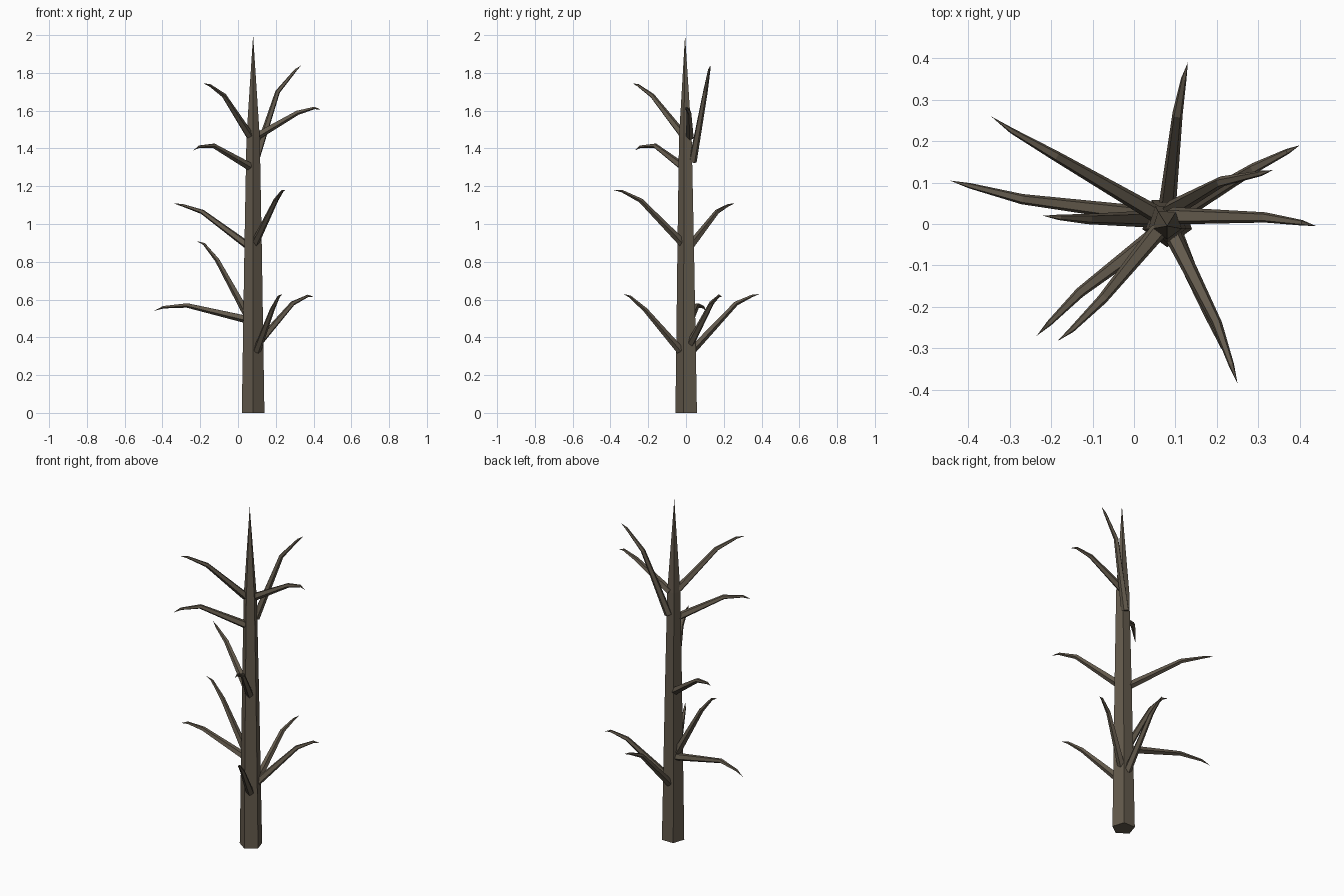
import bpy, bmesh, math
from mathutils import Vector

cube = bpy.data.objects.get("Cube")
if cube:
    bpy.data.objects.remove(cube, do_unlink=True)

bark = bpy.data.materials.new("dark_bark")
bark.use_nodes = True
COLOR = (0.125, 0.102, 0.073, 1)
bark.diffuse_color = COLOR
bark.node_tree.nodes["Principled BSDF"].inputs["Base Color"].default_value = COLOR

SIDES = 5


def limb(name, path, radii, upright=False):
    """Faceted tapering tube through path, ending in a point."""
    pts = [Vector(p) for p in path]
    bm = bmesh.new()
    rings = []
    for i, r in enumerate(radii):
        if upright:
            u, v = Vector((1, 0, 0)), Vector((0, 1, 0))
        else:
            t = (pts[i + 1] - pts[max(i - 1, 0)]).normalized()
            u = t.cross(Vector((0, 0, 1))).normalized()
            v = u.cross(t)
        ring = []
        for k in range(SIDES):
            a = 2 * math.pi * k / SIDES - math.pi / 2
            ring.append(bm.verts.new(pts[i] + r * (math.cos(a) * u + math.sin(a) * v)))
        rings.append(ring)
    tip = bm.verts.new(pts[-1])
    bm.faces.new(rings[0][::-1])
    for k in range(SIDES):
        n = (k + 1) % SIDES
        for a, b in zip(rings, rings[1:]):
            bm.faces.new((a[k], a[n], b[n], b[k]))
        bm.faces.new((rings[-1][k], rings[-1][n], tip))
    bmesh.ops.recalc_face_normals(bm, faces=bm.faces)
    mesh = bpy.data.meshes.new(name)
    bm.to_mesh(mesh)
    bm.free()
    mesh.materials.append(bark)
    obj = bpy.data.objects.new(name, mesh)
    bpy.context.collection.objects.link(obj)
    return obj


# Trunk with a long pointed top
AXIS = 0.08
limb("trunk",
     [(AXIS, 0.007, 0), (AXIS, 0.003, 0.9), (AXIS, 0, 1.46), (AXIS, -0.005, 2)],
     [0.063, 0.048, 0.037], upright=True)

# Branches: root, bend, droop, tip
BRANCHES = {
    "low_front": [(.10, -.03, .33), (.18, -.215, .545), (.215, -.295, .615), (.235, -.33, .63)],
    "low_back": [(.08, .04, .34), (.105, .265, .58), (.12, .35, .62), (.13, .39, .63)],
    "low_left": [(.10, .02, .36), (.29, .135, .58), (.37, .175, .62), (.40, .19, .615)],
    "low_right": [(.05, .02, .495), (-.27, .06, .57), (-.395, .092, .56), (-.445, .105, .54)],
    "middle_right": [(.05, .012, .52), (-.11, .012, .81), (-.18, .016, .895), (-.22, .02, .91)],
    "middle_back": [(.06, .02, .88), (-.19, .165, .065 + 1), (-.295, .225, 1.10), (-.345, .26, 1.11)],
    "middle_front": [(.09, -.02, .90), (.20, -.24, 1.125), (.235, -.34, 1.175), (.25, -.385, 1.18)],
    "high_front": [(.06, -.02, 1.305), (-.13, -.165, 1.415), (-.205, -.24, 1.41), (-.235, -.27, 1.39)],
    "high_left": [(.09, .02, 1.46), (.315, .016, 1.59), (.405, .003, 1.615), (.44, -.005, 1.605)],
    "top_back": [(.09, .035, 1.33), (.21, .102, 1.70), (.305, .122, 1.815), (.335, .13, 1.84)],
    "top_front": [(.06, -.015, 1.47), (-.075, -.18, 1.68), (-.15, -.255, 1.735), (-.185, -.283, 1.745)],
}
for name, path in BRANCHES.items():
    limb(name + "_branch", path, [0.022, 0.013, 0.007])
